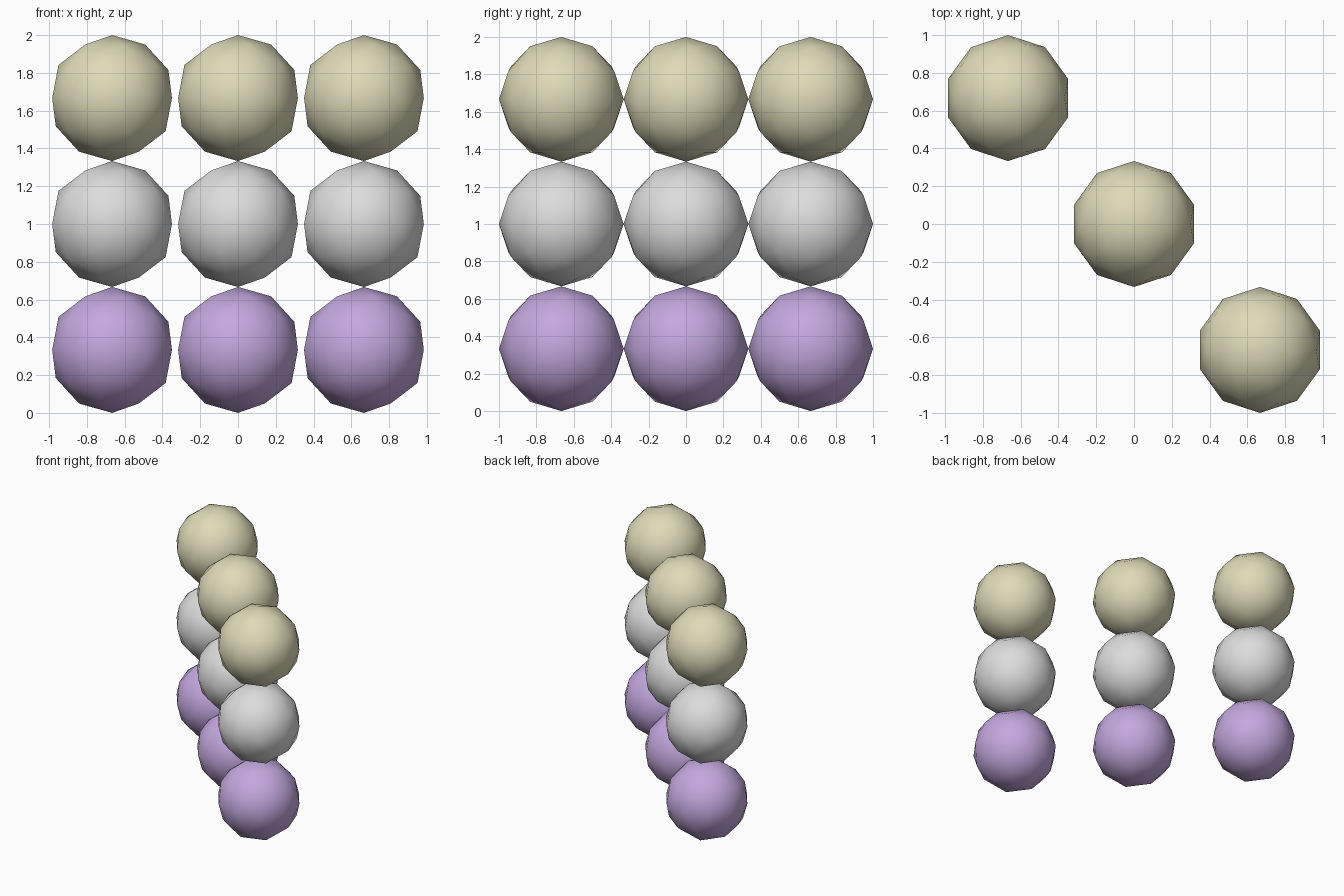
import bpy

if "Cube" in bpy.data.objects:
    bpy.data.objects.remove(bpy.data.objects["Cube"])

R = 1 / 3        # ball radius
STEP = 2 * R     # spacing, neighbours touch


def material(name, rgb):
    m = bpy.data.materials.new(name)
    m.diffuse_color = (*rgb, 1.0)
    m.use_nodes = True
    m.node_tree.nodes["Principled BSDF"].inputs["Base Color"].default_value = m.diffuse_color
    return m


# One colour per layer, bottom to top
layers = [
    ("lower", material("lilac", (0.55, 0.39, 0.73))),
    ("middle", material("light grey", (0.72, 0.72, 0.72))),
    ("upper", material("pale beige", (0.73, 0.71, 0.48))),
]
columns = [("left", -1), ("centre", 0), ("right", 1)]

# Three stacks of low-poly balls placed along a diagonal
for level, (layer, mat) in enumerate(layers):
    for side, i in columns:
        bpy.ops.mesh.primitive_ico_sphere_add(
            subdivisions=2, radius=R,
            location=(i * STEP, -i * STEP, R + level * STEP))
        ball = bpy.context.object
        ball.name = f"{layer}_{side}_ball"
        ball.data.materials.append(mat)
        bpy.ops.object.shade_smooth()
